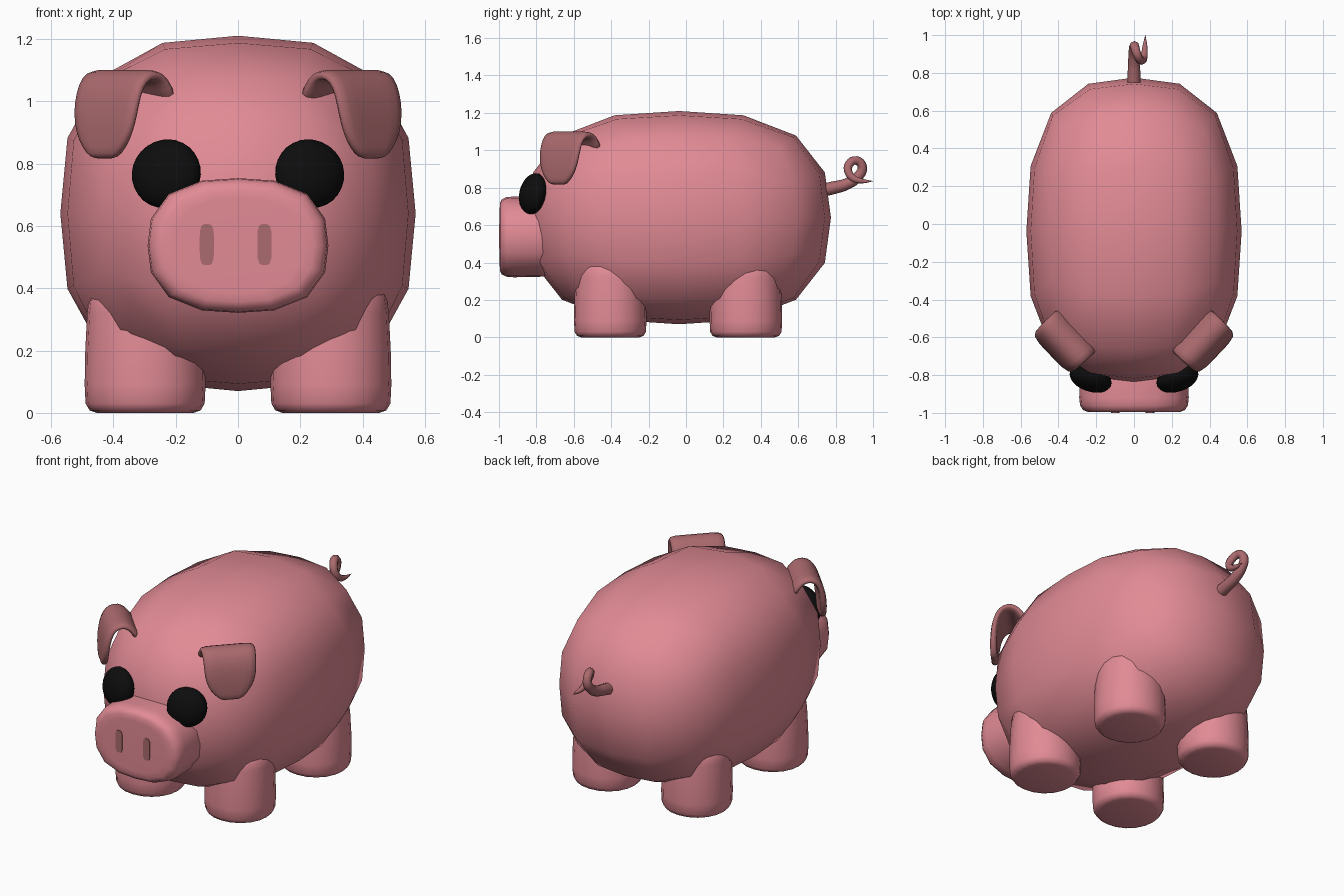
import bpy, bmesh, math
from mathutils import Vector, Matrix

if "Cube" in bpy.data.objects:
    bpy.data.objects.remove(bpy.data.objects["Cube"])


def material(name, rgb):
    m = bpy.data.materials.new(name)
    m.diffuse_color = (*rgb, 1)
    m.use_nodes = True
    m.node_tree.nodes["Principled BSDF"].inputs["Base Color"].default_value = m.diffuse_color
    return m


PINK = material("pink skin", (0.76, 0.258, 0.301))
DARK = material("dark pink", (0.41, 0.145, 0.157))
BLACK = material("black eye", (0.004, 0.004, 0.004))
P = 2.65                                   # roundness of the boxy ellipsoids


def add_object(name, bm, mat, smooth=True):
    bmesh.ops.recalc_face_normals(bm, faces=bm.faces)
    for f in bm.faces:
        f.smooth = smooth
    me = bpy.data.meshes.new(name)
    bm.to_mesh(me)
    bm.free()
    me.materials.append(mat)
    ob = bpy.data.objects.new(name, me)
    bpy.context.collection.objects.link(ob)
    return ob


def oval(a, b, n, p):
    """Points of a superellipse with half axes a and b."""
    pts = []
    for i in range(n):
        c, s = math.cos(math.tau * i / n), math.sin(math.tau * i / n)
        k = (abs(c) ** p + abs(s) ** p) ** (-1 / p)
        pts.append((a * c * k, b * s * k))
    return pts


def loft(rings):
    """Skin closed rings of 3D points and cap both ends."""
    bm = bmesh.new()
    loops = [[bm.verts.new(v) for v in r] for r in rings]
    n = len(loops[0])
    for a, b in zip(loops, loops[1:]):
        for i in range(n):
            bm.faces.new((a[i], a[(i + 1) % n], b[(i + 1) % n], b[i]))
    bm.faces.new(loops[0])
    bm.faces.new(loops[-1])
    return bm


# Body: gridded cube inflated to a boxy ellipsoid
bm = bmesh.new()
bmesh.ops.create_cube(bm, size=2)
bmesh.ops.subdivide_edges(bm, edges=bm.edges[:], cuts=3, use_grid_fill=True)
for v in bm.verts:
    q = Vector([math.copysign(0.442, c) if 0.3 < abs(c) < 0.7 else c for c in v.co])
    q /= sum(abs(c) ** P for c in q) ** (1 / P)
    v.co = (q.x * 0.57, -0.0375 + q.y * 0.8125, 0.64 + q.z * 0.57)
add_object("body", bm, PINK)

# Snout: oval drum with a rounded front rim
profile = [(-0.65, 0.96), (-0.80, 0.99), (-0.92, 1.0), (-0.96, 0.985),
           (-0.985, 0.93), (-0.995, 0.84), (-0.996, 0.7)]
add_object("snout", loft([[(x * s, y, 0.537 + z * s) for x, z in oval(0.29, 0.216, 16, 2.6)]
                          for y, s in profile]), PINK)

# Nostrils: thin plates on the snout
for side, x0 in (("left", -0.10), ("right", 0.085)):
    add_object("nostril_" + side, loft([[(x0 + x, y, 0.54 + z) for x, z in oval(0.023, 0.066, 20, 4)]
                                        for y in (-0.993, -1.0)]), DARK, False)

# Legs: tapered stubs with rounded feet
leg_profile = [(0.0, 0.155), (0.008, 0.178), (0.03, 0.191), (0.09, 0.194),
               (0.2, 0.192), (0.32, 0.186), (0.45, 0.17)]
for end, y0 in (("front", -0.405), ("back", 0.32)):
    for side, sx in (("left", -1), ("right", 1)):
        add_object(f"{end}_leg_{side}",
                   loft([[(sx * 0.298 + x, y0 + y, z) for x, y in oval(r, r, 20, 2.1)]
                         for z, r in leg_profile]), PINK)

# Eyes: flattened balls following the face
for side, sx in (("left", -1), ("right", 1)):
    bm = bmesh.new()
    bmesh.ops.create_uvsphere(bm, u_segments=24, v_segments=14, radius=1)
    turn = Matrix.Rotation(sx * math.radians(19), 4, 'Z') @ Matrix.Rotation(math.radians(-12), 4, 'X')
    bm.transform(Matrix.Translation((sx * 0.23, -0.817, 0.767)) @ turn
                 @ Matrix.Diagonal((0.115, 0.068, 0.112, 1)))
    add_object("eye_" + side, bm, BLACK)

# Ears: flaps that arch out from the head and hang down (outward, height, half width)
ear_path = [(-0.015, 1.0, 0.155), (0.01, 1.045, 0.155), (0.04, 1.078, 0.155), (0.08, 1.087, 0.155),
            (0.12, 1.07, 0.152), (0.145, 1.02, 0.15), (0.157, 0.96, 0.147),
            (0.162, 0.90, 0.13), (0.163, 0.85, 0.097), (0.162, 0.815, 0.05)]
for side, sx in (("left", -1), ("right", 1)):
    bm = bmesh.new()
    rows = []
    for o, z, w in ear_path:
        rows.append([bm.verts.new((sx * (0.312 + 0.72 * o + 0.69 * w * t),
                                   -0.57 - 0.69 * o + 0.72 * w * t, z))
                     for t in (-1, -0.5, 0, 0.5, 1)])
    for a, b in zip(rows, rows[1:]):
        for i in range(4):
            bm.faces.new((a[i], a[i + 1], b[i + 1], b[i]))
    ear = add_object("ear_" + side, bm, DARK)
    thick = ear.modifiers.new("thickness", 'SOLIDIFY')
    thick.thickness, thick.offset = 0.038, 0
    rounding = ear.modifiers.new("rounding", 'SUBSURF')
    rounding.levels = rounding.render_levels = 1

# Tail: tapered tube with one curl (x, y, z, radius)
tail_path = [(0, 0.72, 0.785, 0.036), (0, 0.79, 0.80, 0.034), (0, 0.86, 0.82, 0.031),
             (0, 0.92, 0.86, 0.028), (0.003, 0.943, 0.91, 0.025), (0.012, 0.91, 0.946, 0.024),
             (0.03, 0.872, 0.925, 0.023), (0.045, 0.868, 0.885, 0.022),
             (0.054, 0.895, 0.85, 0.02), (0.058, 0.94, 0.836, 0.014), (0.06, 1.0, 0.835, 0.001)]
cu = bpy.data.curves.new("tail", 'CURVE')
cu.dimensions = '3D'
cu.bevel_depth, cu.bevel_resolution, cu.resolution_u = 1.0, 2, 4
cu.use_fill_caps = True
sp = cu.splines.new('BEZIER')
sp.bezier_points.add(len(tail_path) - 1)
for pt, (x, y, z, r) in zip(sp.bezier_points, tail_path):
    pt.co, pt.radius = (x, y, z), r
    pt.handle_left_type = pt.handle_right_type = 'AUTO'
cu.materials.append(DARK)
tail = bpy.data.objects.new("tail", cu)
bpy.context.collection.objects.link(tail)
bpy.context.view_layer.objects.active = tail
tail.select_set(True)
bpy.ops.object.convert(target='MESH')
bpy.ops.object.shade_smooth()
